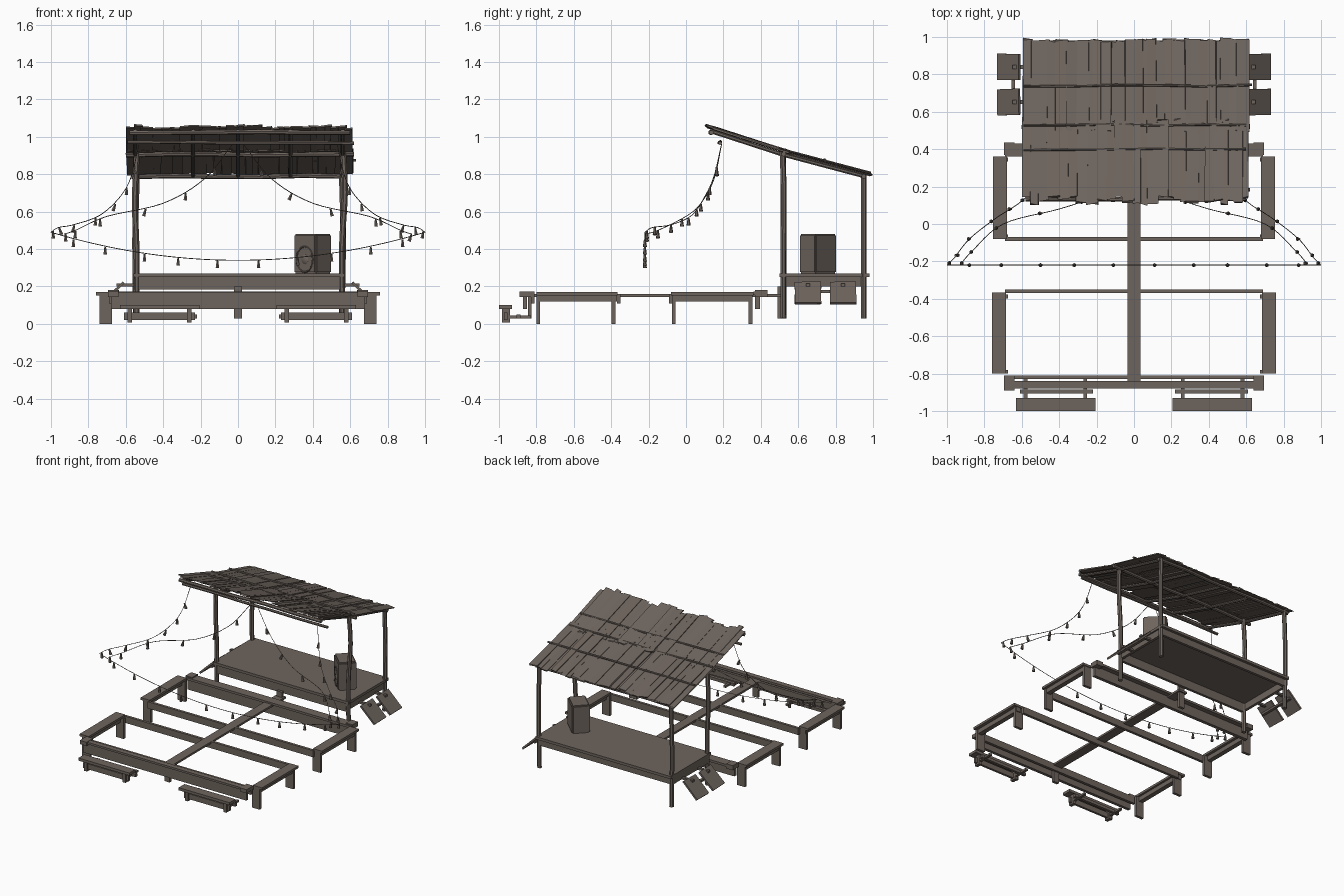
import bpy, bmesh, math, random
from mathutils import Vector, Matrix

if "Cube" in bpy.data.objects:
    bpy.data.objects.remove(bpy.data.objects["Cube"])
random.seed(4)

wood = bpy.data.materials.new("weathered_brown")
wood.diffuse_color = (0.155, 0.128, 0.11, 1)
wood.use_nodes = True
wood.node_tree.nodes["Principled BSDF"].inputs["Base Color"].default_value = wood.diffuse_color


def finish(name, bm, smooth=False):
    bmesh.ops.recalc_face_normals(bm, faces=bm.faces)
    me = bpy.data.meshes.new(name)
    bm.to_mesh(me)
    bm.free()
    me.materials.append(wood)
    ob = bpy.data.objects.new(name, me)
    bpy.context.collection.objects.link(ob)
    if smooth:
        bpy.ops.object.select_all(action='DESELECT')
        ob.select_set(True)
        bpy.context.view_layer.objects.active = ob
        bpy.ops.object.shade_smooth_by_angle(angle=math.radians(50))
    return ob


def add_box(bm, x0, x1, y0, y1, z0, z1, rot=None):
    c = Vector(((x0 + x1) / 2, (y0 + y1) / 2, (z0 + z1) / 2))
    m = Matrix.Translation(c) @ (rot or Matrix()) @ Matrix.Diagonal((x1 - x0, y1 - y0, z1 - z0, 1))
    return bmesh.ops.create_cube(bm, size=1, matrix=m)['verts']


def boxes(name, items, mirror=False):
    bm = bmesh.new()
    for b in items:
        add_box(bm, *b)
        if mirror:
            add_box(bm, -b[1], -b[0], *b[2:])
    return finish(name, bm)


def add_tube(bm, pts, r, n=7):
    pts = [Vector(p) for p in pts]
    rings = []
    for i, p in enumerate(pts):
        d = (pts[min(i + 1, len(pts) - 1)] - pts[max(i - 1, 0)]).normalized()
        a = d.cross(Vector((0.3, 0.2, 1) if abs(d.z) < 0.9 else (1, 0, 0))).normalized()
        b = d.cross(a)
        rings.append([bm.verts.new(p + r * (math.cos(t) * a + math.sin(t) * b))
                      for t in (2 * math.pi * k / n for k in range(n))])
    for q, s in zip(rings, rings[1:]):
        for k in range(n):
            bm.faces.new((q[k], q[(k + 1) % n], s[(k + 1) % n], s[k]))
    bm.faces.new(rings[0])
    bm.faces.new(rings[-1])


def tubes(name, paths, r, n=7):
    bm = bmesh.new()
    for p in paths:
        add_tube(bm, p, r, n)
    return finish(name, bm, True)


def spline(pts, steps=6):
    # Catmull-Rom through the points
    P = [Vector(p) for p in pts]
    P = [2 * P[0] - P[1]] + P + [2 * P[-1] - P[-2]]
    out = []
    for i in range(1, len(P) - 2):
        a, b, c, d = P[i - 1:i + 3]
        for k in range(steps):
            t = k / steps
            out.append(0.5 * (2 * b + (c - a) * t + (2 * a - 5 * b + 4 * c - d) * t * t
                              + (3 * b - a - 3 * c + d) * t ** 3))
    return out + [P[-2]]


def roof_z(y):
    return 1.06 - 0.325 * (y - 0.1) if y < 0.52 else 0.9235 - 0.265 * (y - 0.52)


# low seating frame: two rectangles of aprons, side slabs and legs
boxes("long_apron", [(-0.69, 0.69, y - 0.01, y + 0.01, 0.11, 0.16) for y in (-0.82, -0.36, -0.08)])
boxes("front_counter", [(-0.69, 0.69, -0.88, -0.84, 0.155, 0.17), (-0.68, 0.68, -0.872, -0.85, 0.08, 0.155)])
boxes("rear_counter", [(-0.69, 0.69, 0.36, 0.43, 0.155, 0.172), (-0.68, 0.68, 0.37, 0.395, 0.08, 0.155)])
boxes("side_seat", [(0.685, 0.76, -0.80, -0.365, 0.153, 0.17), (0.68, 0.755, -0.08, 0.36, 0.153, 0.17)], True)
boxes("side_apron", [(0.70, 0.735, -0.79, -0.37, 0.12, 0.153), (0.70, 0.735, -0.07, 0.35, 0.12, 0.153)], True)
boxes("seat_leg", [(0.675, 0.74, y - 0.01, y + 0.01, 0, 0.153) for y in (-0.79, -0.387, -0.065, 0.345)], True)
boxes("corner_block", [(0.64, 0.695, -0.89, -0.81, 0.145, 0.173), (0.64, 0.695, 0.37, 0.435, 0.145, 0.18)], True)
boxes("centre_beam", [(-0.035, 0.035, -0.84, 0.52, 0.145, 0.16)])
boxes("centre_leg", [(-0.022, 0.022, -0.845, -0.825, 0.03, 0.15), (-0.022, 0.022, 0.49, 0.51, 0.03, 0.2)])

# front benches with footrests
boxes("bench_seat", [(0.205, 0.63, -1.0, -0.93, 0.08, 0.1)], True)
boxes("bench_leg", [(x - 0.012, x + 0.012, -0.985, -0.94, 0.008, 0.08) for x in (0.26, 0.58)], True)
boxes("bench_rail", [(0.23, 0.61, -0.972, -0.955, 0.02, 0.06), (0.22, 0.61, -0.905, -0.885, 0.028, 0.05)], True)
boxes("bench_strut", [(x - 0.01, x + 0.01, -0.96, -0.83, 0.03, 0.045) for x in (0.26, 0.58)], True)

# raised deck
boxes("deck", [(-0.56, 0.57, 0.50, 0.98, 0.25, 0.27)])
boxes("deck_apron", [(-0.555, 0.56, 0.51, 0.53, 0.185, 0.25), (-0.555, 0.56, 0.94, 0.96, 0.20, 0.25),
                     (-0.56, -0.54, 0.53, 0.94, 0.20, 0.25), (0.54, 0.56, 0.53, 0.94, 0.20, 0.25)])

# bent roof posts
tubes("roof_post", [
    spline([(-0.543, 0.52, 0.03), (-0.542, 0.52, 0.4), (-0.552, 0.52, 0.65), (-0.54, 0.518, 0.92)], 3),
    spline([(0.558, 0.52, 0.03), (0.555, 0.52, 0.4), (0.572, 0.522, 0.7), (0.562, 0.515, 0.92)], 3),
    spline([(-0.545, 0.95, 0.03), (-0.55, 0.95, 0.45), (-0.54, 0.95, 0.8)], 3),
    spline([(0.555, 0.95, 0.03), (0.562, 0.95, 0.5), (0.555, 0.95, 0.8)], 3)], 0.016)

# roof poles across and rafters along the slope


def cross_pole(y, z, x0, x1):
    return [(x0 + (x1 - x0) * k / 5, y + random.uniform(-.004, .004), z + random.uniform(-.004, .004))
            for k in range(6)]


tubes("roof_cross_pole", [cross_pole(0.135, 1.025, -0.58, 0.60), cross_pole(0.52, 0.905, -0.60, 0.62),
                          cross_pole(0.95, 0.79, -0.57, 0.58)], 0.013)
tubes("hanging_pole", [cross_pole(0.18, 0.97, -0.59, 0.62)], 0.01)
tubes("rafter", [[(x, y, roof_z(y) - 0.02) for y in (0.13, 0.32, 0.52, 0.75, 0.96)]
                 for x in (-0.55, -0.24, 0.0, 0.28, 0.56)], 0.011)
tubes("roof_batten", [cross_pole(y, roof_z(y) + 0.009, -0.59, x) for y, x in ((0.40, 0.6), (0.53, 0.6), (0.74, 0.63))],
      0.007)

# ragged overlapping roof slats
bm = bmesh.new()
for row, (ya, yb) in enumerate(((0.13, 0.55), (0.50, 0.98))):
    x = -0.59
    while x < 0.595:
        w = random.uniform(0.03, 0.06)
        y0 = ya + random.uniform(-0.03, 0.02) * (1 - row)
        y1 = yb + random.uniform(-0.01, 0.012)
        lift = random.uniform(-0.004, 0.007)
        vs = add_box(bm, x - 0.005, min(x + w, 0.61) + 0.005, y0, y1, -0.004, 0.004)
        tilt = random.uniform(-0.12, 0.12)
        cx = x + w / 2
        for v in vs:
            v.co.z += roof_z(v.co.y) + lift + tilt * (v.co.x - cx)
            v.co.x += random.uniform(-0.004, 0.004)
            v.co.y += random.uniform(-0.008, 0.008)
        x += w
finish("roof_slat", bm)

# tilted boards hung on both ends of the deck
bm = bmesh.new()
for s in (-1, 1):
    for y in (0.652, 0.84):
        rot = Matrix.Rotation(s * math.radians(44), 4, 'Y') @ Matrix.Rotation(random.uniform(-.04, .04), 4, 'Z')
        add_box(bm, s * .67 - .08, s * .67 + .08, y - .07, y + .07, .158, .172, rot)
    add_box(bm, s * .645 - .01, s * .645 + .01, .60, .89, .165, .18)
    for y in (0.652, 0.84):
        add_box(bm, s * .6 - .05, s * .6 + .05, y - .01, y + .01, .2, .215)
finish("end_board", bm)

# speaker cabinet turned towards the front left
bm = bmesh.new()
turn = Matrix.Translation((0.4, 0.705, 0.375)) @ Matrix.Rotation(math.radians(-44), 4, 'Z')
bmesh.ops.create_cube(bm, size=1, matrix=turn @ Matrix.Diagonal((0.165, 0.125, 0.21, 1)))
bmesh.ops.bevel(bm, geom=bm.edges[:], offset=0.008, segments=2, affect='EDGES')
finish("speaker_box", bm, True)
bm = bmesh.new()
add_tube(bm, [turn @ Vector((0.06 * math.cos(t), -0.063, -0.03 + 0.068 * math.sin(t)))
              for t in (2 * math.pi * k / 20 for k in range(21))], 0.005, 6)
bmesh.ops.create_cone(bm, cap_ends=True, segments=16, radius1=0.03, radius2=0.02, depth=0.01,
                      matrix=turn @ Matrix.Translation((0, -0.063, -0.03)) @ Matrix.Rotation(math.pi / 2, 4, 'X'))
finish("speaker_ring", bm, True)

# light strings: end loops, inner swags and the low front swag
end = [(0.53, 0.19, 0.96), (0.57, 0.15, 0.79), (0.63, 0.10, 0.68), (0.74, 0.03, 0.58),
       (0.88, -0.08, 0.53), (0.96, -0.18, 0.515), (1.0, -0.22, 0.49)]
inner = [(0.03, 0.19, 0.96), (0.18, 0.15, 0.775), (0.40, 0.08, 0.645), (0.70, 0.0, 0.575),
         (0.87, -0.15, 0.50), (0.93, -0.22, 0.48)]
paths = []
for s in (-1, 1):
    for p in (end, inner):
        paths.append(spline([(s * x, y, z) for x, y, z in p]))
paths.append([Vector((x / 20, -0.22, 0.34 + 0.15 * abs(x / 20) ** 2)) for x in range(-20, 21)])
tubes("light_wire", paths, 0.0022, 4)

# small hanging bulbs
bm = bmesh.new()
for p in paths[:4]:
    for i in range(4, len(p), 5):
        q = p[i]
        m = Matrix.Translation(q - Vector((0, 0, 0.022))) @ Matrix.Rotation(random.uniform(-.4, .4), 4, 'Y')
        bmesh.ops.create_cone(bm, cap_ends=True, segments=6, radius1=0.011, radius2=0.005, depth=0.04, matrix=m)
for x in (0.11, 0.32, 0.5, 0.71, 0.88):
    for s in (-1, 1):
        m = Matrix.Translation((s * x, -0.22, 0.34 + 0.15 * x * x - 0.024))
        bmesh.ops.create_cone(bm, cap_ends=True, segments=6, radius1=0.011, radius2=0.005, depth=0.04, matrix=m)
finish("light_bulb", bm)
